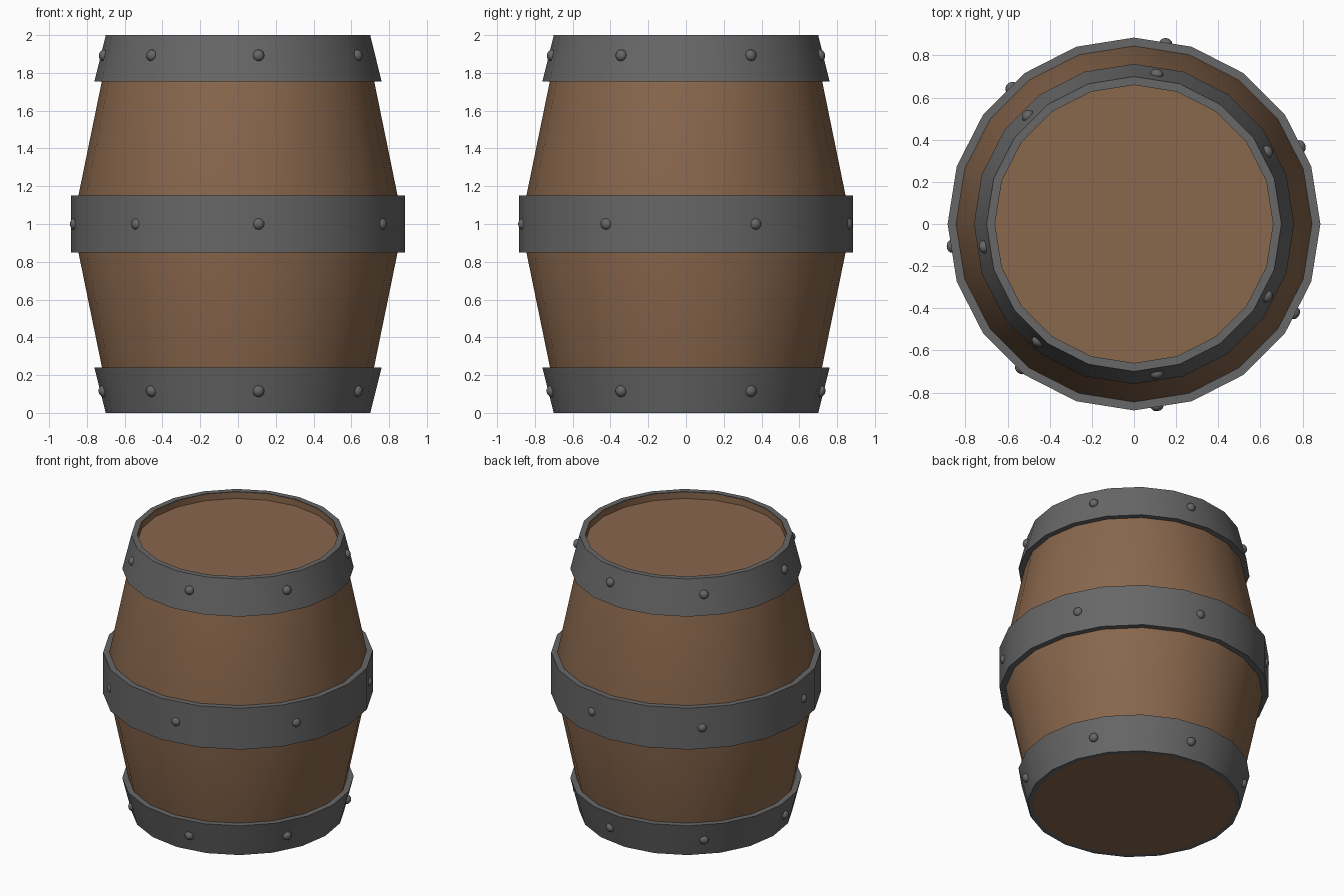
import bpy, bmesh, math
from mathutils import Matrix, Vector

if "Cube" in bpy.data.objects:
    bpy.data.objects.remove(bpy.data.objects["Cube"])

SIDES = 20


def material(name, rgb):
    m = bpy.data.materials.new(name)
    m.diffuse_color = (*rgb, 1)
    m.use_nodes = True
    m.node_tree.nodes["Principled BSDF"].inputs["Base Color"].default_value = m.diffuse_color
    return m


wood = material("brown wood", (0.25, 0.135, 0.073))
iron = material("dark iron", (0.135, 0.135, 0.135))


def finish(bm, name, mat, angle=30):
    bmesh.ops.recalc_face_normals(bm, faces=bm.faces)
    me = bpy.data.meshes.new(name)
    bm.to_mesh(me)
    bm.free()
    me.materials.append(mat)
    ob = bpy.data.objects.new(name, me)
    bpy.context.collection.objects.link(ob)
    bpy.ops.object.select_all(action='DESELECT')
    ob.select_set(True)
    bpy.context.view_layer.objects.active = ob
    bpy.ops.object.shade_smooth_by_angle(angle=math.radians(angle))
    return ob


def revolve(name, profile, mat, closed):
    """Turn an (r, z) profile round the z axis; open profiles get end caps."""
    bm = bmesh.new()
    rings = []
    for r, z in profile:
        rings.append([bm.verts.new((r * math.cos(2 * math.pi * i / SIDES),
                                    r * math.sin(2 * math.pi * i / SIDES), z))
                      for i in range(SIDES)])
    pairs = list(zip(rings, rings[1:]))
    if closed:
        pairs.append((rings[-1], rings[0]))
    else:
        bm.faces.new(rings[0])
        bm.faces.new(rings[-1])
    for a, b in pairs:
        for i in range(SIDES):
            j = (i + 1) % SIDES
            bm.faces.new((a[i], a[j], b[j], b[i]))
    return finish(bm, name, mat)


# Wooden body with a recessed lid
revolve("barrel_body", [(0.668, 0), (0.72, 0.24), (0.845, 0.85), (0.845, 1.15),
                        (0.72, 1.76), (0.672, 1.995), (0.66, 1.995),
                        (0.66, 1.95)], wood, False)

# Iron hoops
revolve("bottom_hoop", [(0.665, 0), (0.70, 0), (0.76, 0.24), (0.715, 0.24)], iron, True)
revolve("middle_hoop", [(0.84, 0.85), (0.885, 0.85), (0.885, 1.15), (0.84, 1.15)], iron, True)
revolve("top_hoop", [(0.715, 1.755), (0.76, 1.755), (0.70, 2), (0.66, 2)], iron, True)


# Rivets: slightly flattened domes set into each hoop
def rivets(name, angles, z, r, tilt):
    bm = bmesh.new()
    for a in angles:
        a = math.radians(a)
        out = Vector((math.cos(a), math.sin(a), tilt)).normalized()
        turn = out.to_track_quat('Z', 'Y').to_matrix().to_4x4()
        place = Matrix.Translation((r * math.cos(a), r * math.sin(a), z))
        bmesh.ops.create_uvsphere(bm, u_segments=12, v_segments=8, radius=0.031,
                                  matrix=place @ turn @ Matrix.Diagonal((1, 1, 0.8, 1)))
    finish(bm, name, iron, 60)


END = (-81.3, -28.5, 28.5, 81.3, 134.5, 188.7, 230.6)
rivets("bottom_rivets", END, 0.115, 0.722, -0.245)
rivets("middle_rivets", (-82.8, -29, 25, 80, 132, 187, 232), 1.0, 0.871, 0)
rivets("top_rivets", END, 1.893, 0.720, 0.245)
